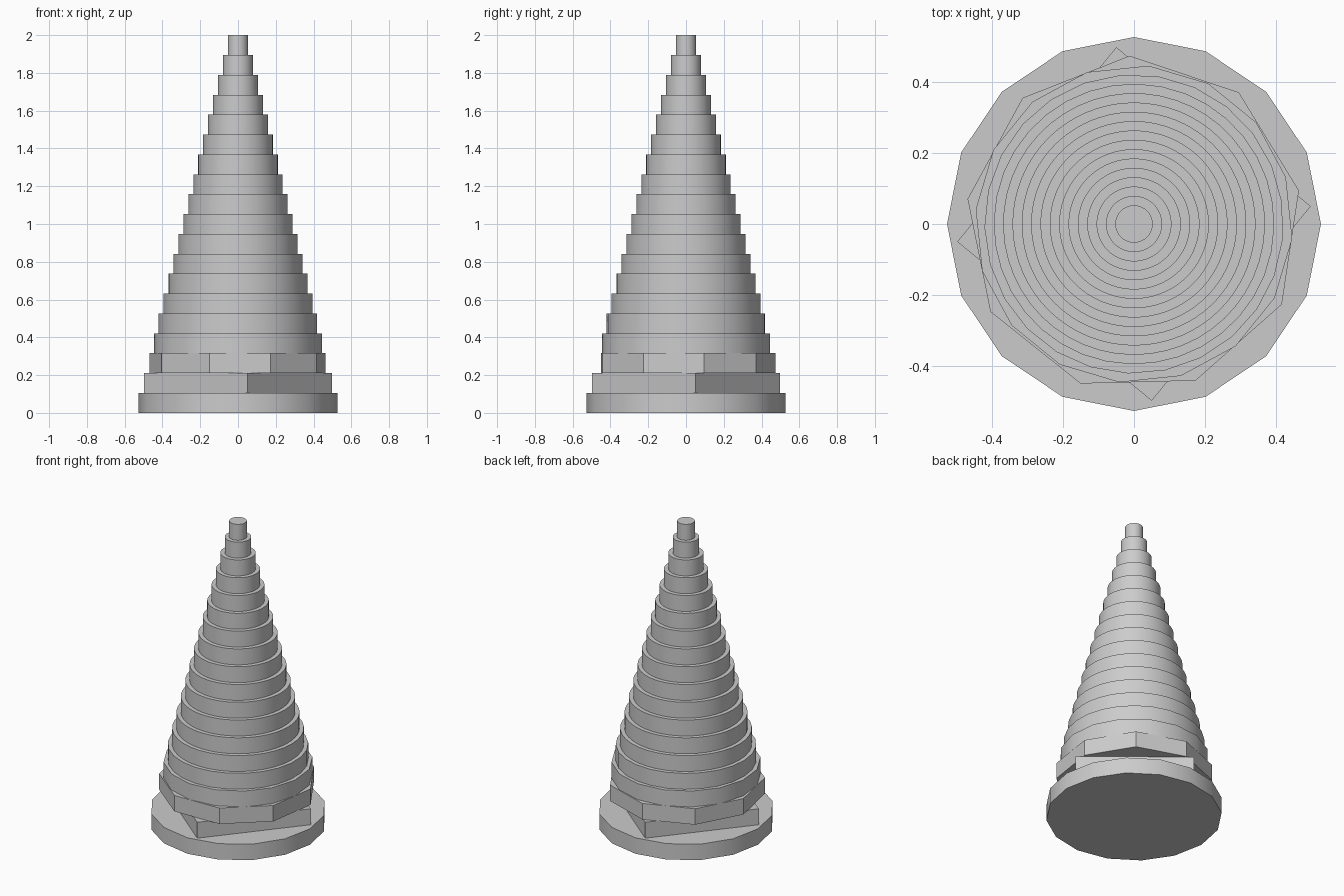
import bpy
import math

cube = bpy.data.objects.get("Cube")
if cube:
    bpy.data.objects.remove(cube, do_unlink=True)

# Plain grey for the whole tower
grey = bpy.data.materials.new("light_grey")
grey.use_nodes = True
colour = (0.6, 0.6, 0.6, 1)
grey.diffuse_color = colour
grey.node_tree.nodes["Principled BSDF"].inputs["Base Color"].default_value = colour

TIERS = 19
HEIGHT = 2 / TIERS


def add_tier(i):
    """One prism: each tier is narrower, turned further and has more sides."""
    sides = 16 if i == 0 else (i + 1) ** 2
    radius = HEIGHT * (TIERS + 1 - i) / 4
    bpy.ops.mesh.primitive_cylinder_add(
        vertices=sides, radius=radius, depth=HEIGHT,
        location=(0, 0, HEIGHT * (i + 0.5)),
        # primitive starts its first corner on +y
        rotation=(0, 0, 0.1 * i - math.pi / 2))
    tier = bpy.context.object
    tier.name = "base_tier" if i == 0 else f"tier_{i + 1}"
    tier.data.materials.append(grey)
    bpy.ops.object.shade_smooth_by_angle(angle=math.radians(30))


# Stacked tiers from base to tip
for i in range(TIERS):
    add_tier(i)
